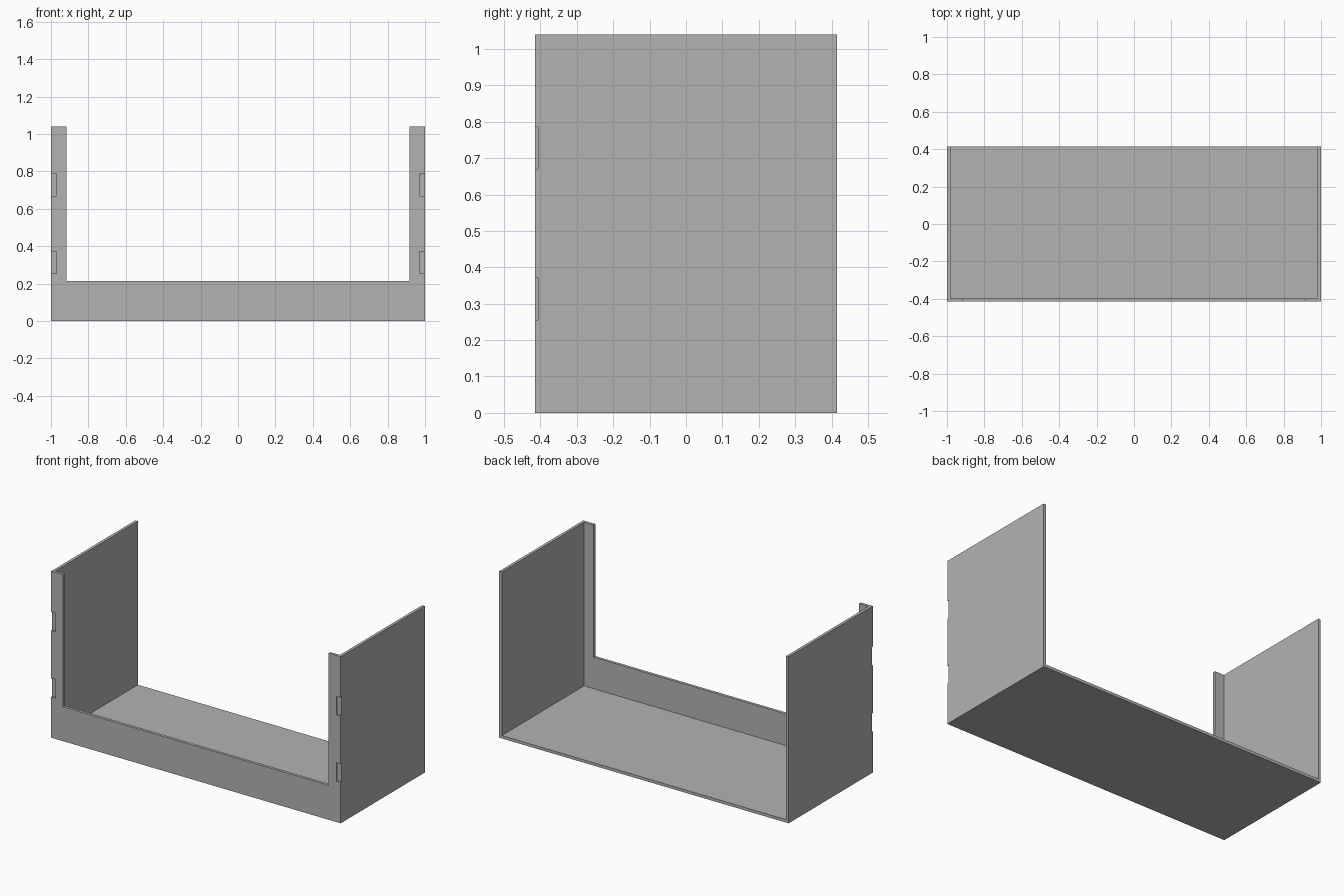
import bpy

old = bpy.data.objects.get("Cube")
if old:
    bpy.data.objects.remove(old, do_unlink=True)

HALF_W, HALF_D, HEIGHT = 1.0, 0.415, 1.04
WALL = 0.018
LIP_X, LIP_Z = 0.917, 0.215      # opening in the front panel
OVER = 0.1                       # cutters reach past the surface

grey = bpy.data.materials.new("plain grey")
grey.use_nodes = True
colour = (0.45, 0.45, 0.45, 1)
grey.diffuse_color = colour
grey.node_tree.nodes["Principled BSDF"].inputs["Base Color"].default_value = colour


def box(name, low, high):
    bpy.ops.mesh.primitive_cube_add(size=1)
    obj = bpy.context.object
    obj.name = name
    for v in obj.data.vertices:
        v.co = [h if c > 0 else l for c, l, h in zip(v.co, low, high)]
    obj.data.materials.append(grey)
    return obj


def cut(target, low, high):
    cutter = box("cutter", low, high)
    cutter.hide_render = True
    mod = target.modifiers.new("cut", 'BOOLEAN')
    mod.operation = 'DIFFERENCE'
    mod.solver = 'EXACT'
    mod.object = cutter
    bpy.context.view_layer.objects.active = target
    bpy.ops.object.modifier_apply(modifier=mod.name)
    bpy.data.objects.remove(cutter, do_unlink=True)


# Tray with floor, two side walls and a front panel
tray = box("open_tray", (-HALF_W, -HALF_D, 0), (HALF_W, HALF_D, HEIGHT))

# Hollow, open at the top and back
cut(tray, (WALL - HALF_W, WALL - HALF_D, WALL),
    (HALF_W - WALL, HALF_D + OVER, HEIGHT + OVER))

# Wide opening in the front panel
cut(tray, (-LIP_X, -HALF_D - OVER, LIP_Z), (LIP_X, 0, HEIGHT + OVER))

# Shallow hinge recesses at the front corners
for side in (-1, 1):
    x0, x1 = sorted((side * 0.97, side * (HALF_W + OVER)))
    for z in (0.255, 0.67):
        cut(tray, (x0, -HALF_D - OVER, z), (x1, 0.009 - HALF_D, z + 0.116))
